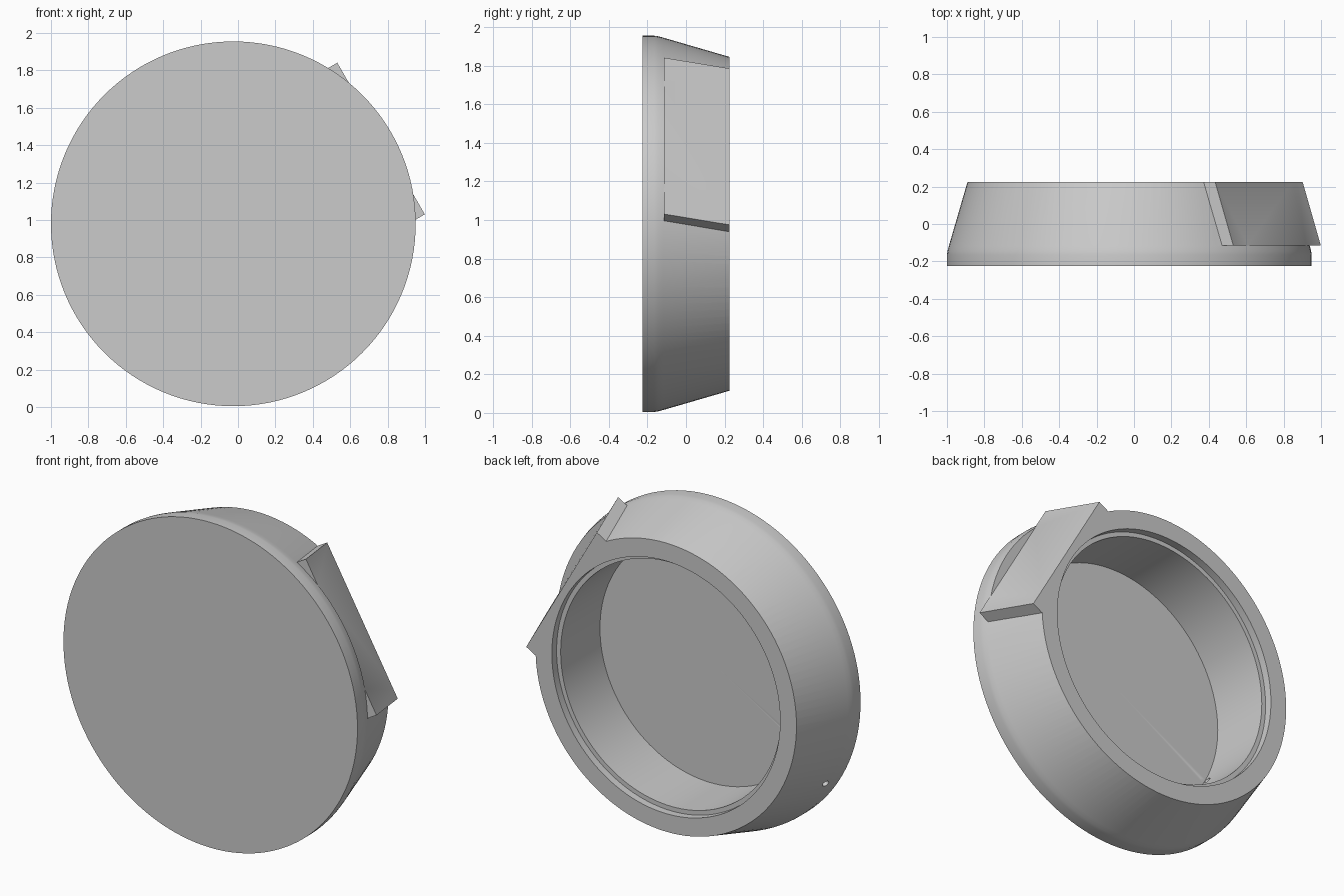
import bpy, bmesh, math
from mathutils import Vector

if "Cube" in bpy.data.objects:
    bpy.data.objects.remove(bpy.data.objects["Cube"], do_unlink=True)

CENTRE = Vector((-0.025, 0, 0.98))
TILT = math.radians(30)                      # direction the flat plate faces
OUT = Vector((math.cos(TILT), 0, math.sin(TILT)))
ALONG = Vector((-math.sin(TILT), 0, math.cos(TILT)))
TAPER = -0.33                                # plate leans in toward the back

grey = bpy.data.materials.new("plain grey")
grey.use_nodes = True
grey.diffuse_color = (0.6, 0.6, 0.6, 1)
grey.node_tree.nodes["Principled BSDF"].inputs["Base Color"].default_value = (0.6, 0.6, 0.6, 1)


def make_object(name, bm):
    bmesh.ops.recalc_face_normals(bm, faces=bm.faces)
    mesh = bpy.data.meshes.new(name)
    bm.to_mesh(mesh)
    bm.free()
    mesh.materials.append(grey)
    ob = bpy.data.objects.new(name, mesh)
    bpy.context.collection.objects.link(ob)
    return ob


def lathe(name, profile):
    """Turn (radius, y) points about the cup's front-to-back axis."""
    bm = bmesh.new()
    verts = [bm.verts.new(CENTRE + Vector((r, y, 0))) for r, y in profile]
    edges = [bm.edges.new(pair) for pair in zip(verts, verts[1:])]
    bmesh.ops.spin(bm, geom=verts + edges, cent=CENTRE, axis=(0, 1, 0),
                   angle=math.tau, steps=128)
    bmesh.ops.remove_doubles(bm, verts=bm.verts, dist=0.0001)
    return make_object(name, bm)


def leaning_box(name, inner, outer, half_length, front, back):
    """Box facing OUT, sheared inward toward the back."""
    bm = bmesh.new()
    bmesh.ops.create_cube(bm, size=1)
    for v in bm.verts:
        y = back if v.co.y > 0 else front
        dist = (outer if v.co.x > 0 else inner) + TAPER * (y + 0.115)
        side = half_length if v.co.z > 0 else -half_length
        v.co = CENTRE + OUT * dist + ALONG * side + Vector((0, y, 0))
    return make_object(name, bm)


def combine(target, tool, operation):
    mod = target.modifiers.new(operation.lower(), 'BOOLEAN')
    mod.operation, mod.solver, mod.object = operation, 'EXACT', tool
    bpy.context.view_layer.objects.active = target
    bpy.ops.object.modifier_apply(modifier=mod.name)
    bpy.data.objects.remove(tool, do_unlink=True)


# Tapered round body, left over-long at the back for trimming
body = lathe("round_cup", [(0, -0.225), (0.975, -0.225), (0.975, -0.165),
                           (0.972, -0.145), (0.965, -0.118),
                           (0.855, 0.26), (0, 0.26)])

# Flat seat cut in the side, filled by a protruding plate
combine(body, leaning_box("seat_cutter", 0.876, 1.3, 0.6, -0.112, 0.4), 'DIFFERENCE')
combine(body, leaning_box("side_plate", 0.841, 0.912, 0.468, -0.115, 0.26), 'UNION')

# Stepped pocket, which also trims the back rim flat
combine(body, lathe("pocket_cutter", [(0, -0.192), (0.73, -0.192), (0.73, 0.18),
                                      (0.757, 0.18), (0.757, 0.225), (1.5, 0.225),
                                      (1.5, 0.5), (0, 0.5)]), 'DIFFERENCE')

# Small drain hole opposite the plate, square to the sloping wall
bm = bmesh.new()
bmesh.ops.create_cone(bm, cap_ends=True, segments=24, radius1=0.02, radius2=0.02, depth=0.36)
direction = Vector((0, 0.28, 0)) - OUT
bmesh.ops.rotate(bm, verts=bm.verts, matrix=direction.to_track_quat('Z', 'Y').to_matrix())
bmesh.ops.translate(bm, verts=bm.verts, vec=CENTRE - OUT * 0.87 + Vector((0, -0.125, 0)))
combine(body, make_object("hole_cutter", bm), 'DIFFERENCE')

# Smooth walls, crisp rims
bpy.ops.object.select_all(action='DESELECT')
body.select_set(True)
bpy.context.view_layer.objects.active = body
bpy.ops.object.shade_smooth_by_angle(angle=math.radians(25))
